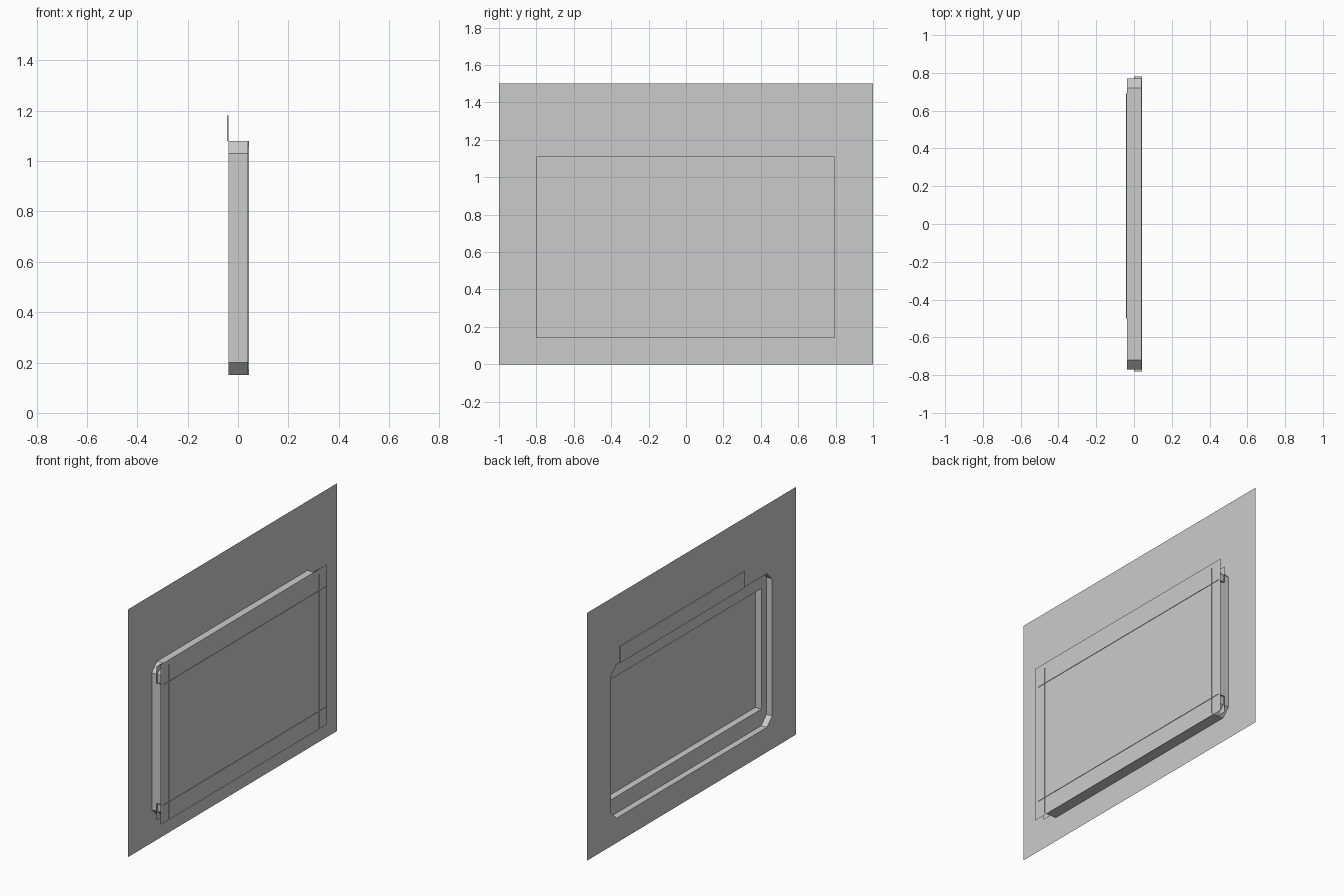
import bpy, bmesh

cube = bpy.data.objects.get("Cube")
if cube:
    bpy.data.objects.remove(cube, do_unlink=True)

grey = bpy.data.materials.new("plain grey")
grey.use_nodes = True
grey.diffuse_color = (0.6, 0.6, 0.6, 1)
grey.node_tree.nodes["Principled BSDF"].inputs["Base Color"].default_value = (0.6, 0.6, 0.6, 1)

WALL, STEP, BACK, LIP = -0.038, 0.0, 0.04, 0.043   # depths along x
LOW, HIGH, SIDE, CUT = 0.15, 1.08, 0.77, 0.05      # recess outline


def finish(name, bm):
    mesh = bpy.data.meshes.new(name)
    bm.to_mesh(mesh)
    bm.free()
    mesh.materials.append(grey)
    obj = bpy.data.objects.new(name, mesh)
    bpy.context.collection.objects.link(obj)
    return obj


def loop(bm, x, outline):
    """Closed edge loop in the plane at depth x."""
    verts = [bm.verts.new((x, y, z)) for y, z in outline]
    edges = [bm.edges.new((v, verts[i - 1])) for i, v in enumerate(verts)]
    return verts, edges


def rectangle(y0, y1, z0, z1):
    return [(y0, z0), (y1, z0), (y1, z1), (y0, z1)]


def strip(name, start, end):
    """Sheet swept between two matching paths of points."""
    bm = bmesh.new()
    a = [bm.verts.new(p) for p in start]
    b = [bm.verts.new(p) for p in end]
    for i in range(len(a) - 1):
        bm.faces.new((a[i], a[i + 1], b[i + 1], b[i]))
    return finish(name, bm)


# Recess outline with cut corners
half = [(SIDE - CUT, LOW), (SIDE, LOW + CUT), (SIDE, HIGH - CUT), (SIDE - CUT, HIGH)]
octagon = half + [(-y, z) for y, z in reversed(half)]

# Wall sheet with the opening
bm = bmesh.new()
edges = loop(bm, WALL, rectangle(-1, 1, 0, 1.5))[1] + loop(bm, WALL, octagon)[1]
bmesh.ops.triangle_fill(bm, edges=edges, use_beauty=True)
bmesh.ops.dissolve_limit(bm, angle_limit=0.01, verts=bm.verts, edges=bm.edges)
finish("wall_sheet", bm)

# Sides of the recess
bm = bmesh.new()
edges = loop(bm, WALL, octagon)[1] + loop(bm, BACK, octagon)[1]
bmesh.ops.bridge_loops(bm, edges=edges)
finish("recess_sides", bm)

# Panel closing the recess
bm = bmesh.new()
bm.faces.new(loop(bm, BACK, rectangle(-0.8, 0.795, 0.14, 1.11))[0])
finish("back_panel", bm)

# Angled rails and posts stepping inward
for name, outer, inner in (("bottom_rail", LOW, 0.25), ("top_rail", HIGH, 0.98)):
    path = [(STEP, outer), (STEP, inner), (LIP, inner)]
    strip(name, [(x, -0.78, z) for x, z in path], [(x, 0.78, z) for x, z in path])
for name, s in (("front_post", -1), ("rear_post", 1)):
    path = [(STEP, s * SIDE), (STEP, s * 0.72), (LIP, s * 0.72)]
    strip(name, [(x, y, LOW) for x, y in path], [(x, y, HIGH) for x, y in path])

# Thin plate above the opening
bm = bmesh.new()
bmesh.ops.create_cube(bm, size=1)
bmesh.ops.scale(bm, vec=(0.005, 1.19, 0.1), verts=bm.verts)
bmesh.ops.translate(bm, vec=(-0.0405, 0.095, 1.13), verts=bm.verts)
finish("header_plate", bm)
